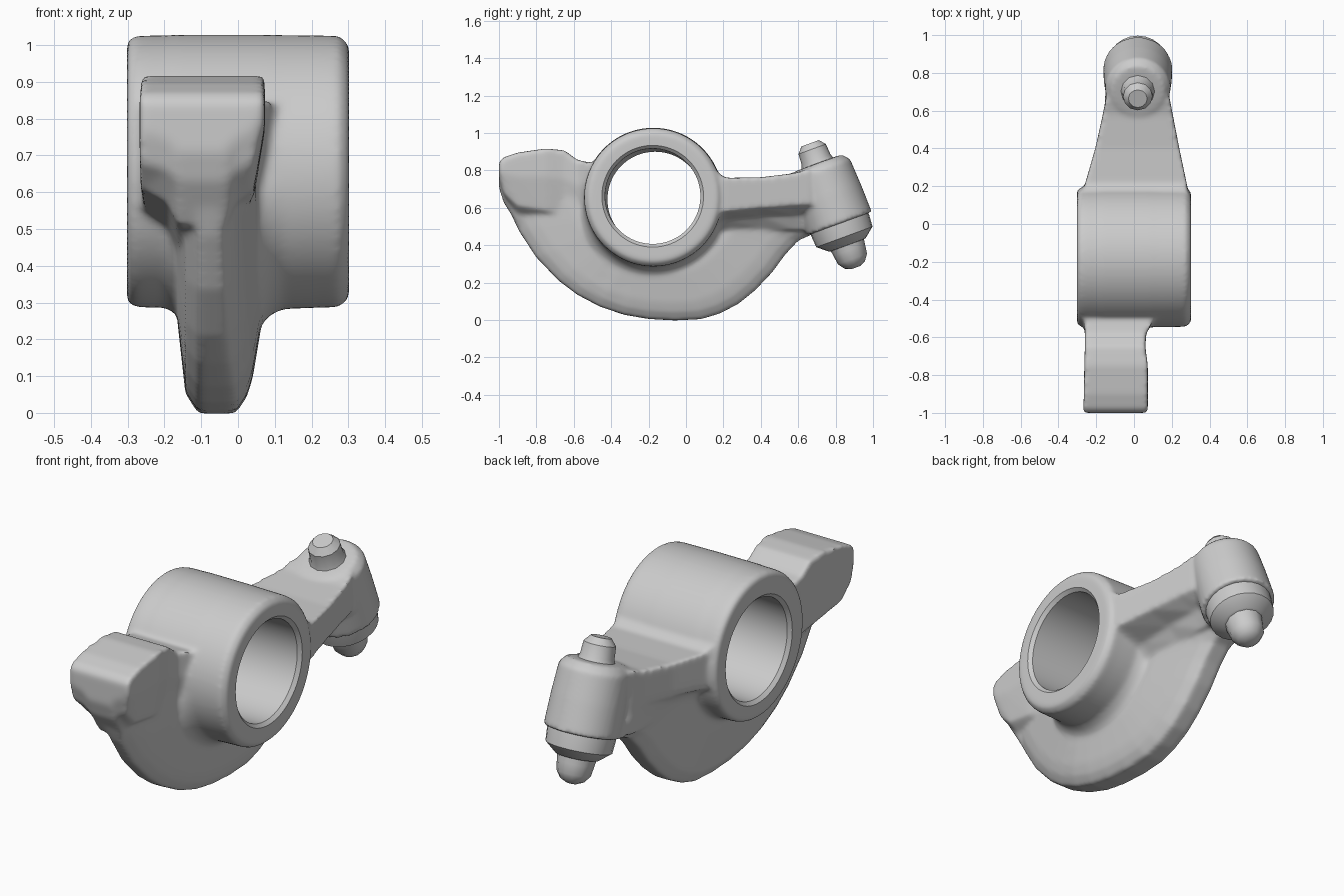
import bpy, bmesh, math
from mathutils import Vector

if "Cube" in bpy.data.objects:
    bpy.data.objects.remove(bpy.data.objects["Cube"])


def loft(name, rings):
    """Closed solid skinned through rings of equal point count."""
    bm = bmesh.new()
    vs = [[bm.verts.new(p) for p in ring] for ring in rings]
    n = len(rings[0])
    for a, b in zip(vs, vs[1:]):
        for i in range(n):
            j = (i + 1) % n
            bm.faces.new((a[i], a[j], b[j], b[i]))
    caps = [bm.faces.new(vs[0]), bm.faces.new(vs[-1])]
    bmesh.ops.triangulate(bm, faces=caps)
    bmesh.ops.recalc_face_normals(bm, faces=bm.faces)
    me = bpy.data.meshes.new(name)
    bm.to_mesh(me)
    bm.free()
    ob = bpy.data.objects.new(name, me)
    bpy.context.collection.objects.link(ob)
    return ob


def select(obs):
    bpy.ops.object.select_all(action='DESELECT')
    for o in obs:
        o.select_set(True)
    bpy.context.view_layer.objects.active = obs[0]


def lathe(name, profile, n=48):
    """Turn (distance, radius) pairs about the tilted adjuster axis."""
    top = Vector((0.02, 0.68, 0.90))
    d = Vector((0, 0.344, -0.939))
    u, v = Vector((1, 0, 0)), Vector((0, 0.939, 0.344))
    ang = [2 * math.pi * i / n for i in range(n)]
    return loft(name, [[top + d * s + (u * math.cos(a) + v * math.sin(a)) * r
                        for a in ang] for s, r in profile])


def beam(name, sections, low0, low1, lean=0.0):
    """Box section along y whose underside curves in toward the web."""
    rings = []
    for y, x0, x1, zt, zb, zl in sections:
        xb = x1 - lean
        zm = zb + (zl - zb) * .4
        rings.append([(x0, y, zt), (x1, y, zt), (x1, y, zt + (zb - zt) * .45), (xb, y, zb),
                      (xb * .3 + low1 * .7, y, zm), (low1, y, zl), (low0, y, zl),
                      (x0 * .3 + low0 * .7, y, zm), (x0, y, zb)])
    return loft(name, rings)


CY, CZ = -0.175, 0.656


def hub_ring(x, r, extra=0.0, cy=CY, cz=CZ, n=72):
    pts = []
    for i in range(n):
        a = 2 * math.pi * i / n
        w = min(1, max(0, -1.8 * math.sin(a)))   # fillet only on the lower half
        rr = r + extra * w
        pts.append((x, cy + rr * math.cos(a), cz + rr * math.sin(a)))
    return pts


# Hub, with a small flare into the web below
hub = loft("hub", [hub_ring(*s) for s in (
    (-.302, .352), (-.283, .368), (-.24, .37), (-.2, .37), (-.165, .372, .015),
    (.062, .372, .045), (.085, .372, .02), (.12, .371, .003), (.22, .37), (.275, .369),
    (.302, .343))])

# Curved web, thinning toward its rim and toward the front
outline = [(-.99, .72), (-.95, .6), (-.895, .48), (-.80, .335), (-.68, .21), (-.58, .135),
           (-.46, .072), (-.33, .028), (-.2, .006), (-.06, -.002), (.08, .005), (.18, .035),
           (.28, .087), (.37, .16), (.46, .255), (.53, .35), (.60, .425), (.70, .47),
           (.72, .62), (.3, .65), (-.6, .67), (-.93, .72)]


def web_point(x, y, z, k):
    py, pz = CY + (y - CY) * k, .6 + (z - .6) * k
    thin = .08 * max(0, -.4 - py) if x > -.05 else 0
    return (x - thin, py, pz)


web = loft("web", [[web_point(x, y, z, k) for y, z in outline]
                   for x, k in ((-.165, .58), (-.157, .7), (-.143, .91), (-.108, 1), (-.006, 1),
                                (.024, .925), (.04, .84), (.054, .7), (.066, .58))])

# Contact pad at the front
pad = beam("pad", [
    (-1.0, -.268, .073, .845, .77, .71), (-.975, -.268, .073, .87, .68, .63),
    (-.9, -.265, .073, .895, .61, .51), (-.75, -.263, .073, .917, .585, .48),
    (-.65, -.26, .06, .907, .57, .46), (-.58, -.26, .065, .855, .56, .45),
    (-.5, -.265, .11, .84, .55, .43), (-.44, -.28, .16, .86, .54, .42)], -.162, -.03, .03)

# Tapered arm toward the back
arm = beam("arm", [
    (.02, -.285, .285, .88, .53, .42), (.13, -.285, .29, .82, .555, .43),
    (.21, -.26, .28, .76, .58, .47), (.4, -.205, .24, .763, .60, .49),
    (.58, -.165, .205, .785, .615, .48), (.66, -.15, .19, .81, .62, .48),
    (.76, -.11, .15, .83, .6, .5)], -.155, .055)

# Tilted boss
boss = lathe("boss", [(.065, .10), (.068, .14), (.105, .172), (.25, .18), (.41, .184)])

# Merge the casting so that the joints become soft fillets, then bore the hub
select([hub, web, pad, arm, boss])
bpy.ops.object.join()
body = hub
body.name = "rocker_body"
rm = body.modifiers.new("fuse", 'REMESH')
rm.mode = 'VOXEL'
rm.voxel_size = 0.011
sm = body.modifiers.new("soften", 'SMOOTH')
sm.factor = 0.5
sm.iterations = 10
bore = loft("bore_cutter", [hub_ring(x, r, 0, cy, cz) for x, r, cy, cz in (
    (-.4, .37, -.165, .645), (-.285, .255, -.165, .645),
    (.285, .255, -.178, .662), (.4, .37, -.178, .662))])
bore.hide_render = True
cut = body.modifiers.new("bore", 'BOOLEAN')
cut.operation = 'DIFFERENCE'
cut.solver = 'EXACT'
cut.object = bore
select([body])
bpy.ops.object.convert(target='MESH')
bpy.data.objects.remove(bore)
bpy.ops.object.shade_smooth_by_angle(angle=math.radians(40))

# Adjuster screw head, lower collar and ball tip
head = lathe("screw_head", [(-.048, .05), (-.015, .078), (.045, .082), (.08, .095)], 12)
collar = lathe("collar", [(.39, .164), (.42, .165), (.485, .16), (.53, .105), (.535, .08)], 24)
tip = lathe("ball_tip", [(.525, .095), (.56, .09), (.61, .083), (.645, .058), (.66, .025)], 12)
for o in (head, collar, tip):
    select([o])
    bpy.ops.object.shade_smooth_by_angle(angle=math.radians(35))
